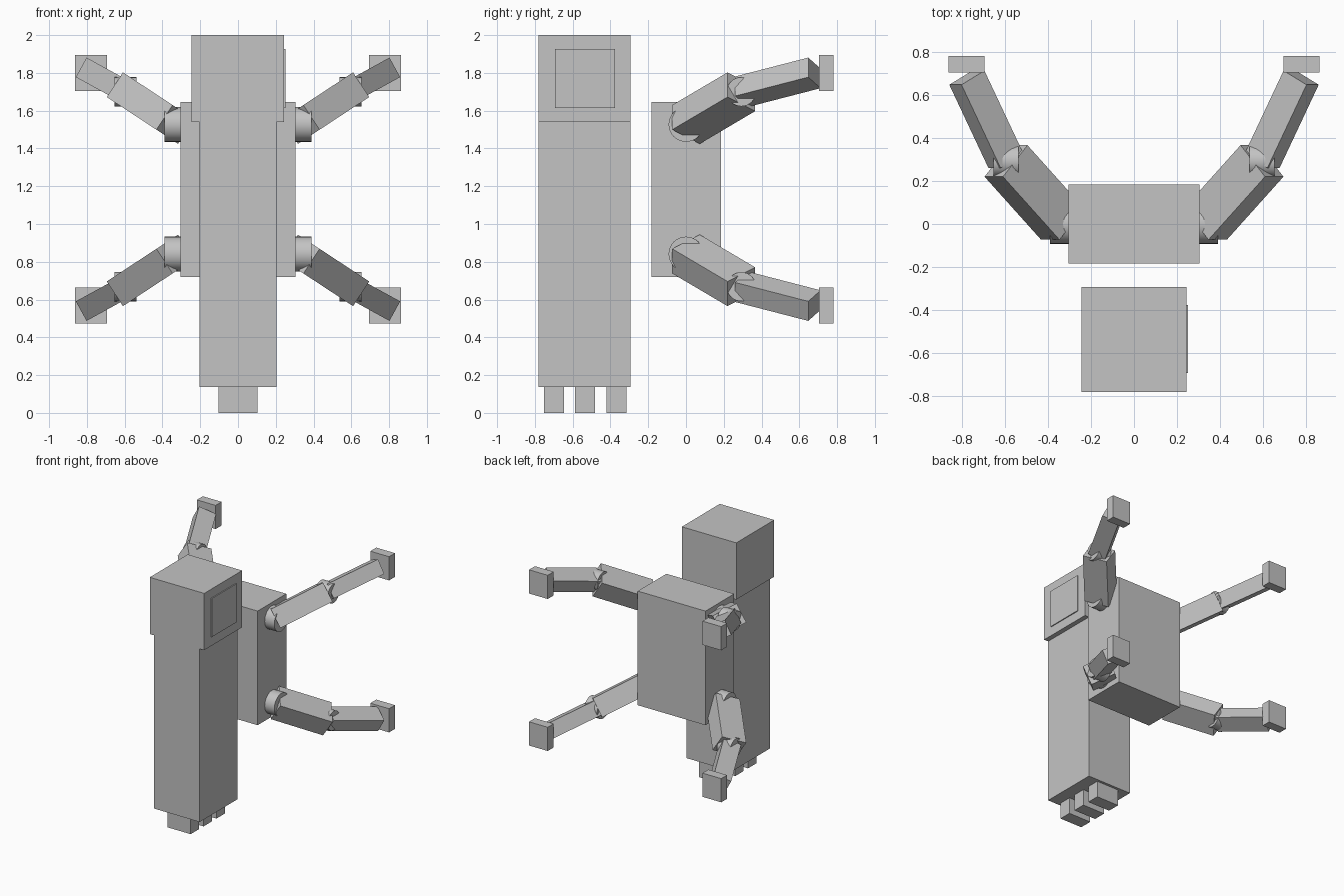
import bpy, bmesh, math
from mathutils import Vector, Matrix

if "Cube" in bpy.data.objects:
    bpy.data.objects.remove(bpy.data.objects["Cube"])

grey = bpy.data.materials.new("plain grey")
grey.diffuse_color = (0.55, 0.55, 0.55, 1)
grey.use_nodes = True
grey.node_tree.nodes["Principled BSDF"].inputs["Base Color"].default_value = grey.diffuse_color
MID_Z = 1.184  # height about which upper and lower arms mirror


def finish(bm, name):
    bmesh.ops.recalc_face_normals(bm, faces=bm.faces)
    mesh = bpy.data.meshes.new(name)
    bm.to_mesh(mesh)
    bm.free()
    mesh.materials.append(grey)
    obj = bpy.data.objects.new(name, mesh)
    bpy.context.collection.objects.link(obj)
    return obj


def box(name, lo, hi):
    lo, hi = Vector(lo), Vector(hi)
    bm = bmesh.new()
    m = Matrix.Translation((lo + hi) / 2) @ Matrix.Diagonal((*(hi - lo), 1))
    bmesh.ops.create_cube(bm, size=1, matrix=m)
    return finish(bm, name)


def limb(name, start, end, width, depth):
    """Square-ended bar whose width axis stays level with the front plane."""
    start, end = Vector(start), Vector(end)
    u = (end - start).normalized()
    a = u.cross(Vector((0, 1, 0))).normalized()
    b = u.cross(a)
    rot = Matrix((a, b, u)).transposed().to_4x4()
    bm = bmesh.new()
    m = (Matrix.Translation((start + end) / 2) @ rot
         @ Matrix.Diagonal((width, depth, (end - start).length, 1)))
    bmesh.ops.create_cube(bm, size=1, matrix=m)
    return finish(bm, name)


def joint(name, centre, radius, length):
    """Smooth cylinder lying along x."""
    bm = bmesh.new()
    m = Matrix.Translation(centre) @ Matrix.Rotation(math.pi / 2, 4, 'Y')
    bmesh.ops.create_cone(bm, cap_ends=True, segments=32, radius1=radius,
                          radius2=radius, depth=length, matrix=m)
    for f in bm.faces:
        f.smooth = len(f.verts) == 4
    for e in bm.edges:
        e.smooth = all(len(f.verts) == 4 for f in e.link_faces)
    return finish(bm, name)


# front column, head, side plate
box("column", (-0.205, -0.78, 0.136), (0.203, -0.294, 1.54))
box("head", (-0.245, -0.78, 1.54), (0.243, -0.294, 2.0))
box("head_side_plate", (0.242, -0.693, 1.615), (0.251, -0.376, 1.927))

# three feet in a row
for i, y in enumerate((-0.699, -0.534, -0.368)):
    box(f"foot_{i + 1}", (-0.104, y - 0.053, 0), (0.102, y + 0.053, 0.137))

# rear torso
box("torso", (-0.304, -0.183, 0.72), (0.304, 0.184, 1.645))

# four mirrored arms
for side, sx in (("right", 1), ("left", -1)):
    for level, sz in (("upper", 1), ("lower", -1)):
        def p(x, y, z):
            return Vector((sx * x, y, MID_Z + sz * (z - MID_Z)))
        tag = f"{level}_{side}"
        shoulder, elbow, wrist = (p(0.332, 0, 1.527), p(0.595, 0.293, 1.70),
                                  p(0.777, 0.68, 1.80))
        joint(f"{tag}_shoulder", shoulder, 0.092, 0.115)
        limb(f"{tag}_arm", shoulder, elbow, 0.156, 0.2)
        joint(f"{tag}_elbow", elbow, 0.077, 0.115)
        limb(f"{tag}_forearm", elbow, wrist, 0.118, 0.138)
        h = p(0.778, 0.742, 1.80)
        d = Vector((0.084, 0.038, 0.096))
        box(f"{tag}_hand", h - d, h + d)
